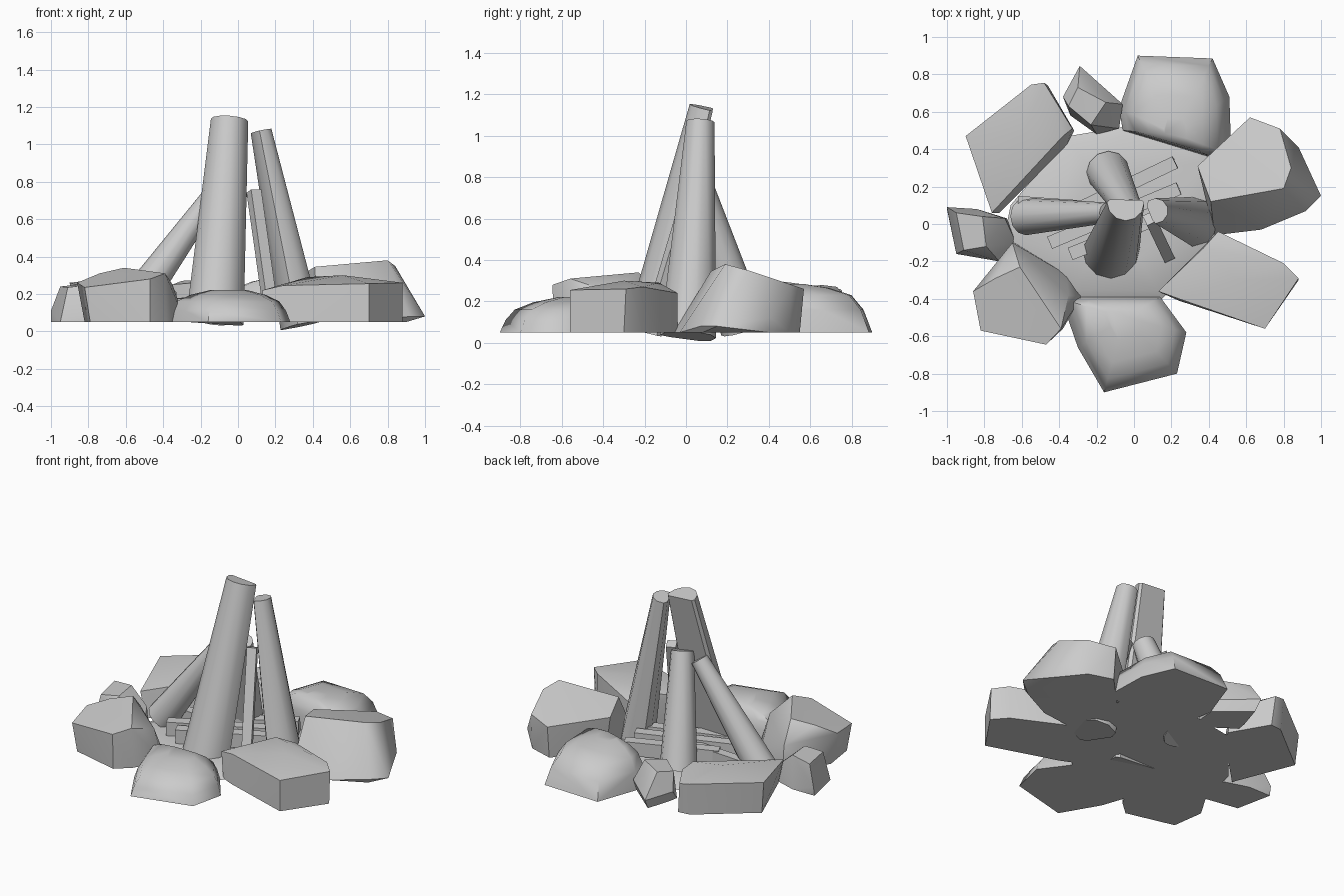
import bpy
import bmesh
from math import radians
from mathutils import Vector, Matrix

cube = bpy.data.objects.get("Cube")
if cube:
    bpy.data.objects.remove(cube, do_unlink=True)

GROUND = 0.05

grey = bpy.data.materials.new("plain grey")
grey.use_nodes = True
grey.diffuse_color = (0.6, 0.6, 0.6, 1)
grey.node_tree.nodes["Principled BSDF"].inputs["Base Color"].default_value = grey.diffuse_color


def finish(bm, name, angle=35):
    """Turn a bmesh into a shaded object with the shared material."""
    bmesh.ops.recalc_face_normals(bm, faces=bm.faces[:])
    mesh = bpy.data.meshes.new(name)
    bm.to_mesh(mesh)
    bm.free()
    mesh.materials.append(grey)
    obj = bpy.data.objects.new(name, mesh)
    bpy.context.collection.objects.link(obj)
    bpy.ops.object.select_all(action="DESELECT")
    obj.select_set(True)
    bpy.context.view_layer.objects.active = obj
    bpy.ops.object.shade_smooth_by_angle(angle=radians(angle))


def hull(name, points, angle):
    """Convex chunk wrapped around a handful of points."""
    bm = bmesh.new()
    for point in points:
        bm.verts.new(point)
    result = bmesh.ops.convex_hull(bm, input=bm.verts[:])
    loose = set(result["geom_interior"]) | set(result["geom_unused"])
    bmesh.ops.delete(bm, geom=[v for v in loose if isinstance(v, bmesh.types.BMVert)],
                     context="VERTS")
    bmesh.ops.dissolve_limit(bm, angle_limit=radians(3), verts=bm.verts[:], edges=bm.edges[:])
    finish(bm, name, angle)


def block_stone(name, outline, top, angle=40):
    """Stone with a flat foot and an explicit cut top."""
    hull(name, [(x, y, GROUND) for x, y in outline] + top, angle)


def dome_stone(name, outline, peak, rings):
    """Rounded stone made of outline copies shrinking towards the peak."""
    peak = Vector(peak)
    points = []
    for scale, z in rings:
        points += [(*(peak + (Vector(p) - peak) * scale), z) for p in outline]
    hull(name, points, 60)


def log(name, foot, tip, foot_radius, tip_radius, sides=12, side=(0, 1), flat=1.0):
    """Tapered log between two points; flat below one splits it on the given side."""
    foot, tip, side = Vector(foot), Vector(tip), Vector(side).normalized()
    axis = tip - foot
    bm = bmesh.new()
    bmesh.ops.create_cone(bm, cap_ends=True, segments=sides, radius1=foot_radius,
                          radius2=tip_radius, depth=axis.length)
    for v in bm.verts:
        limit = flat * (foot_radius if v.co.z < 0 else tip_radius)
        v.co.xy -= side * max(v.co.xy.dot(side) - limit, 0)
    turn = Vector((0, 0, 1)).rotation_difference(axis).to_matrix().to_4x4()
    bm.transform(Matrix.Translation((foot + tip) / 2) @ turn)
    bmesh.ops.remove_doubles(bm, verts=bm.verts[:], dist=0.0001)
    finish(bm, name, 40)


def plank(name, start, end, width, height):
    """Square stick running between two points."""
    start, end = Vector(start), Vector(end)
    axis = end - start
    bm = bmesh.new()
    bmesh.ops.create_cube(bm, size=1)
    bm.transform(Matrix.Translation((start + end) / 2)
                 @ axis.to_track_quat("X", "Z").to_matrix().to_4x4()
                 @ Matrix.Diagonal((axis.length, width, height, 1)))
    finish(bm, name)


# Ash bed
dome_stone("ash_bed",
           [(-.7, -.1), (-.66, .1), (-.35, .47), (-.05, .52), (.18, .47), (.42, .36),
            (.45, -.1), (.15, -.4), (-.35, -.4)], (-.1, .05),
           [(1, GROUND), (.9, .075), (.5, .09)])

# Rounded stones
dome_stone("front_stone",
           [(-.39, -.4), (-.3, -.66), (-.16, -.9), (.23, -.8), (.28, -.58), (.14, -.39),
            (-.28, -.39)], (-.05, -.5),
           [(1, GROUND), (.93, .11), (.82, .16), (.6, .195), (.3, .22)])
dome_stone("back_left_stone",
           [(-.08, .62), (.02, .9), (.42, .885), (.51, .68), (.52, .37), (.4, .36), (-.06, .5)],
           (.22, .48),
           [(1, GROUND), (.9, .16), (.76, .23), (.5, .265), (.2, .285)])

# Cut stones
block_stone("front_left_stone",
            [(.15, -.37), (.24, -.41), (.7, -.56), (.88, -.3), (.8, -.21), (.45, -.04)],
            [(.13, -.36, .22), (.24, -.4, .245), (.7, -.56, .255), (.88, -.29, .26),
             (.8, -.21, .27), (.56, -.3, .3), (.45, -.04, .24), (.37, -.13, .29)])
block_stone("left_stone",
            [(.38, .3), (.62, .55), (.78, .5), (.86, .4), (.9, .08), (.68, -.03), (.43, -.06)],
            [(.34, .31, .3), (.62, .57, .26), (.78, .51, .28), (.84, .3, .35), (.8, .19, .38),
             (.41, .12, .345), (.88, .41, .12), (1, .15, .08), (.92, .07, .08)])
block_stone("small_back_stone",
            [(-.33, .64), (-.28, .8), (-.08, .63), (-.09, .51), (-.2, .48), (-.34, .58)],
            [(-.35, .63, .25), (-.3, .73, .27), (-.15, .65, .28), (-.23, .53, .26),
             (-.38, .68, .14), (-.29, .845, .12), (-.06, .64, .12), (-.08, .51, .1)], 30)
block_stone("back_right_stone",
            [(-.88, .46), (-.54, .73), (-.46, .74), (-.32, .5), (-.36, .42), (-.72, .06)],
            [(-.9, .47, .26), (-.55, .745, .26), (-.48, .755, .25), (-.33, .51, .21),
             (-.38, .47, .26), (-.6, .47, .295), (-.76, .06, .22)])
block_stone("small_right_stone",
            [(-1, .08), (-.84, .08), (-.68, .03), (-.63, -.1), (-.72, -.2), (-.95, -.16)],
            [(-.95, .06, .24), (-.81, .04, .255), (-.79, -.12, .25), (-.91, -.14, .235),
             (-1, .09, .11), (-.69, .03, .15), (-.72, -.2, .12)], 30)
block_stone("front_right_stone",
            [(-.82, -.35), (-.79, -.56), (-.47, -.64), (-.38, -.56), (-.28, -.39),
             (-.36, -.27), (-.64, -.1), (-.73, -.2)],
            [(-.86, -.36, .26), (-.82, -.57, .235), (-.47, -.645, .28), (-.39, -.56, .31),
             (-.61, -.23, .34), (-.74, -.29, .31), (-.65, -.1, .22), (-.35, -.38, .25)])

# Leaning logs
log("front_log", (-.125, -.14, .045), (-.045, .115, 1.13), .155, .1, flat=.15)
log("left_log", (.32, .01, .03), (.115, .07, 1.07), .135, .068, 10, (-1, -.4), .5)
log("back_log", (-.14, .28, .07), (-.02, .065, .75), .115, .07)
log("right_log", (-.58, .04, .11), (-.14, .06, .72), .1, .055)

# Thin upright stick
plank("upright_stick", (.18, -.17, .08), (.085, .03, .75), .06, .06)

# Kindling laid in the ash
for i, (start, end) in enumerate([((-.3, .08), (.22, .33)), ((-.45, -.1), (.24, .19)),
                                  ((-.34, -.16), (.25, .08))]):
    plank(f"kindling_{i + 1}", (*start, .13), (*end, .15), .07, .09)
plank("cross_kindling", (-.62, .12, .13), (.1, .07, .13), .06, .08)
